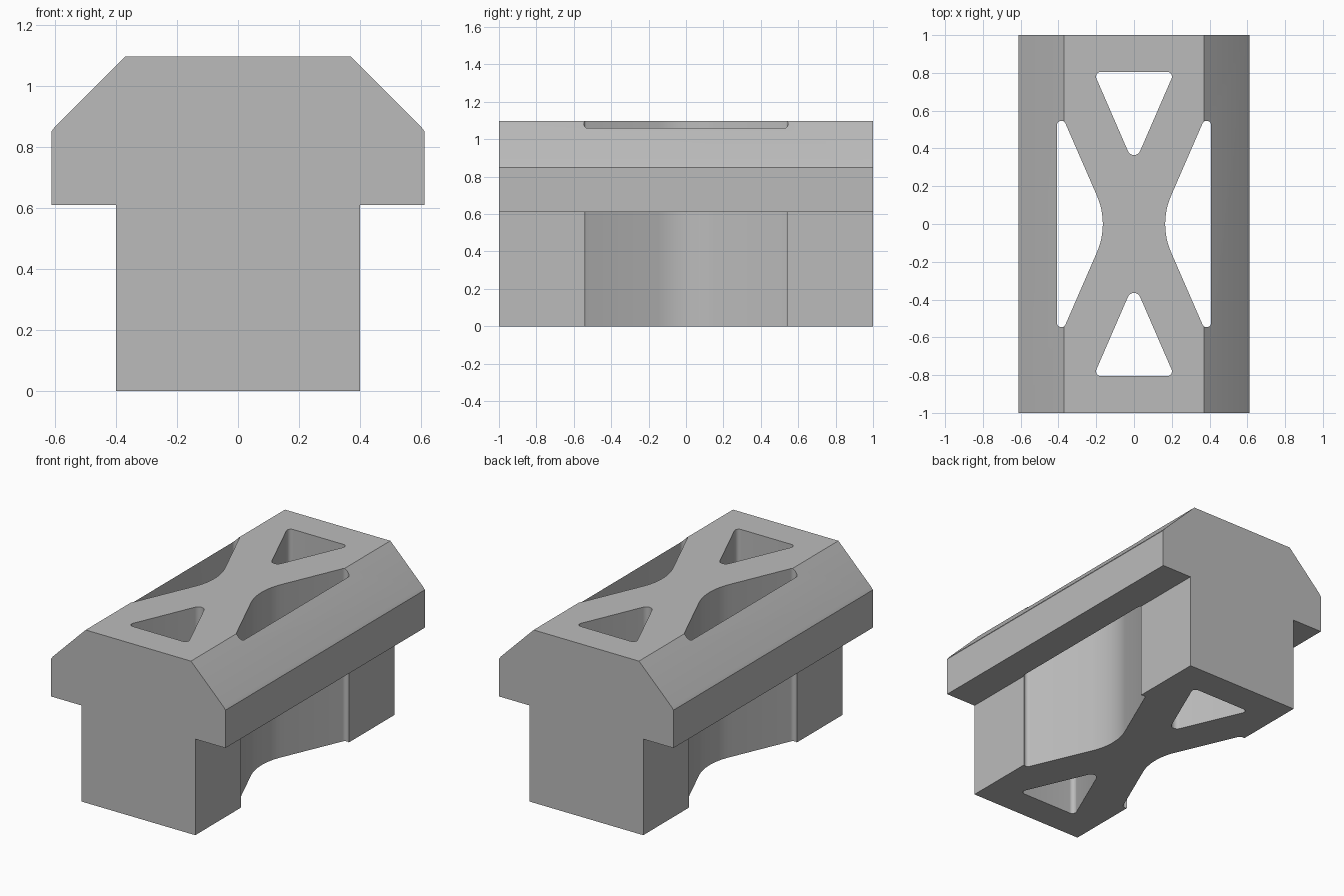
import bpy
import bmesh
import math
from mathutils import Vector

cube = bpy.data.objects.get("Cube")
if cube:
    bpy.data.objects.remove(cube, do_unlink=True)

grey = bpy.data.materials.new("plain_grey")
grey.use_nodes = True
grey.diffuse_color = (0.5, 0.5, 0.5, 1)
grey.node_tree.nodes["Principled BSDF"].inputs["Base Color"].default_value = (0.5, 0.5, 0.5, 1)


def prism(name, points, offset):
    """Closed outline swept along an offset vector."""
    bm = bmesh.new()
    face = bm.faces.new([bm.verts.new(p) for p in points])
    swept = bmesh.ops.extrude_face_region(bm, geom=[face])["geom"]
    bmesh.ops.translate(bm, vec=offset, verts=[v for v in swept if isinstance(v, bmesh.types.BMVert)])
    bmesh.ops.recalc_face_normals(bm, faces=bm.faces)
    mesh = bpy.data.meshes.new(name)
    bm.to_mesh(mesh)
    bm.free()
    mesh.materials.append(grey)
    obj = bpy.data.objects.new(name, mesh)
    bpy.context.collection.objects.link(obj)
    return obj


def rounded(corners, steps=12):
    """Round each (x, y, radius) corner of a convex outline."""
    outline = []
    for i, (x, y, r) in enumerate(corners):
        p = Vector((x, y))
        a = (Vector(corners[i - 1][:2]) - p).normalized()
        b = (Vector(corners[(i + 1) % len(corners)][:2]) - p).normalized()
        half = a.angle(b) / 2
        centre = p + (a + b).normalized() * (r / math.sin(half))
        start = p + a * (r / math.tan(half)) - centre
        end = p + b * (r / math.tan(half)) - centre
        sweep = math.pi - 2 * half
        for k in range(steps + 1):
            t = k / steps
            q = centre + (start * math.sin((1 - t) * sweep) + end * math.sin(t * sweep)) / math.sin(sweep)
            outline.append((q.x, q.y))
    return outline


# T-shaped body with chamfered head
half_profile = [(0.4, 0), (0.4, 0.61), (0.612, 0.61), (0.612, 0.85), (0.6, 0.867), (0.37, 1.097)]
profile = half_profile + [(-x, z) for x, z in reversed(half_profile)]
body = prism("slotted_t_block", [(x, -1, z) for x, z in profile], (0, 2, 0))

# Openings: triangular end holes and waisted side pockets
end_hole = rounded([(0, 0.312, 0.035), (0.214, 0.805, 0.025), (-0.214, 0.805, 0.025)])
side_pocket = rounded([(0.131, 0, 0.376), (0.408, -0.636, 0.0236), (0.408, 0.636, 0.0236)])

cutters = []
for sign in (1, -1):
    cutters.append(prism("end_hole_cutter", [(x, sign * y, -0.2) for x, y in end_hole], (0, 0, 1.6)))
    cutters.append(prism("side_pocket_cutter", [(sign * x, y, -0.2) for x, y in side_pocket], (0, 0, 1.6)))

bpy.ops.object.select_all(action="DESELECT")
bpy.context.view_layer.objects.active = body
body.select_set(True)
for cutter in cutters:
    cutter.hide_render = True
    cut = body.modifiers.new("opening", "BOOLEAN")
    cut.operation = "DIFFERENCE"
    cut.solver = "EXACT"
    cut.object = cutter
    bpy.ops.object.modifier_apply(modifier=cut.name)
for cutter in cutters:
    bpy.data.objects.remove(cutter, do_unlink=True)

bpy.ops.object.shade_smooth_by_angle(angle=math.radians(25))
